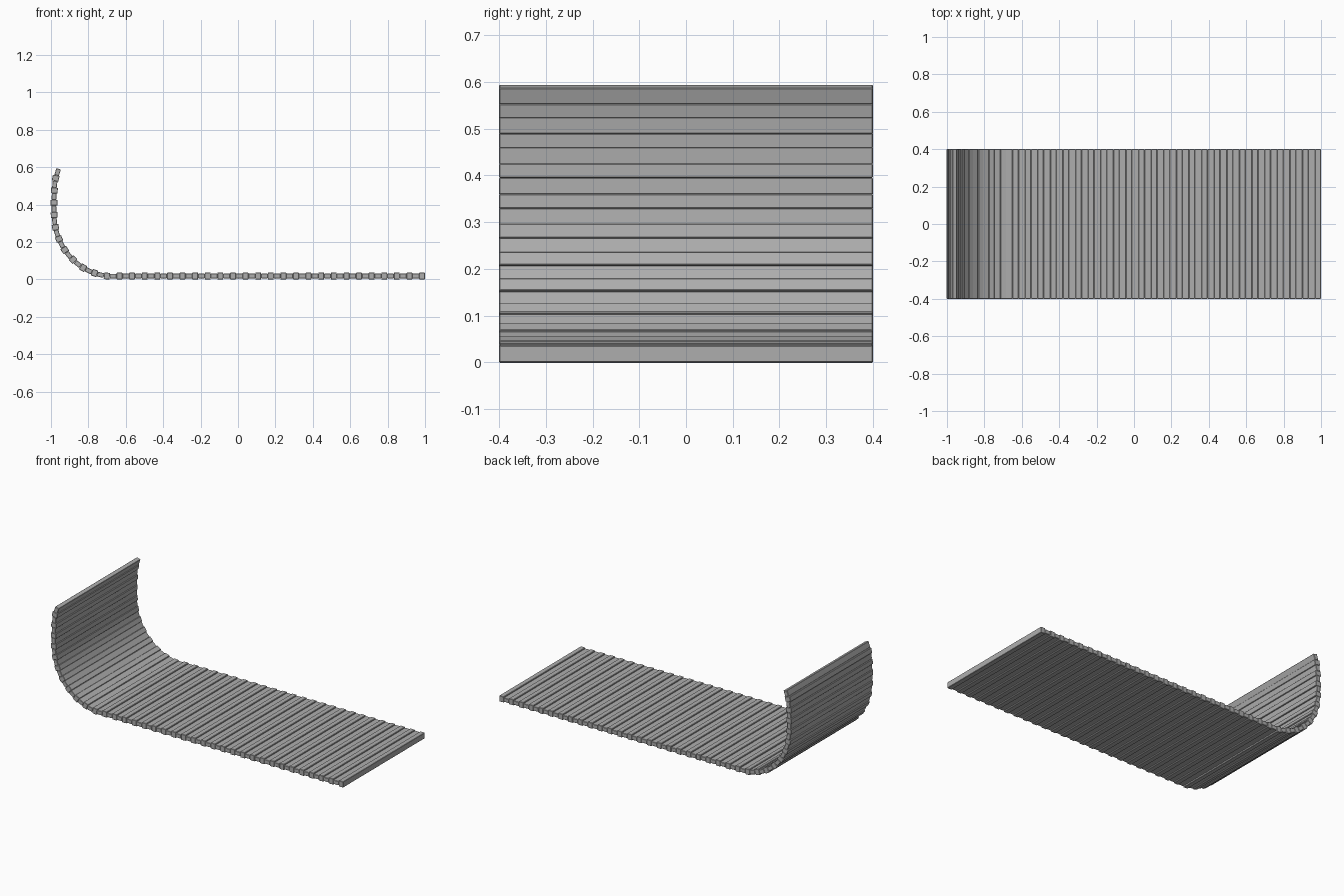
import bpy, bmesh
from mathutils import Vector, Matrix

if "Cube" in bpy.data.objects:
    bpy.data.objects.remove(bpy.data.objects["Cube"])

grey = bpy.data.materials.new("light grey")
grey.diffuse_color = (0.42, 0.42, 0.42, 1)
grey.use_nodes = True
grey.node_tree.nodes["Principled BSDF"].inputs["Base Color"].default_value = grey.diffuse_color

# Side profile: rib centres, from the flat end to the curled-up end
path = [Vector((0.984 - i * 0.0674, 0, 0.018)) for i in range(26)]
for x, z in [(-.767, .034), (-.828, .062), (-.882, .105), (-.926, .157), (-.957, .216),
             (-.976, .278), (-.983, .344), (-.984, .41), (-.982, .475), (-.975, .541),
             (-.954, .606)]:
    path.append(Vector((x, 0, z)))


def slat(name, centre, tangent, length, thick):
    """Crosswise bar with slightly softened edges, aligned to the profile."""
    bm = bmesh.new()
    bmesh.ops.create_cube(bm, size=1)
    bmesh.ops.scale(bm, vec=(length, 0.8, thick), verts=bm.verts)
    bmesh.ops.bevel(bm, geom=bm.edges[:], offset=0.002, segments=1, affect='EDGES')
    t = tangent.normalized()
    y = Vector((0, 1, 0))
    n = t.cross(y)
    rot = Matrix((t, y, n)).transposed().to_4x4()
    bm.transform(Matrix.Translation(centre) @ rot)
    me = bpy.data.meshes.new(name)
    bm.to_mesh(me)
    bm.free()
    me.materials.append(grey)
    bpy.context.collection.objects.link(bpy.data.objects.new(name, me))


for i in range(len(path) - 1):
    prev, a, b = path[max(i - 1, 0)], path[i], path[i + 1]
    nxt = path[min(i + 2, len(path) - 1)]
    # thick rib
    slat(f"rib_{i}", a, b - prev, 0.031, 0.036)
    # thinner slat between ribs, pushed out to follow the curve
    mid = (a + b) * 0.5625 - (prev + nxt) * 0.0625 if 0 < i < len(path) - 2 else (a + b) / 2
    slat(f"link_slat_{i}", mid, b - a, 0.0365, 0.025)
